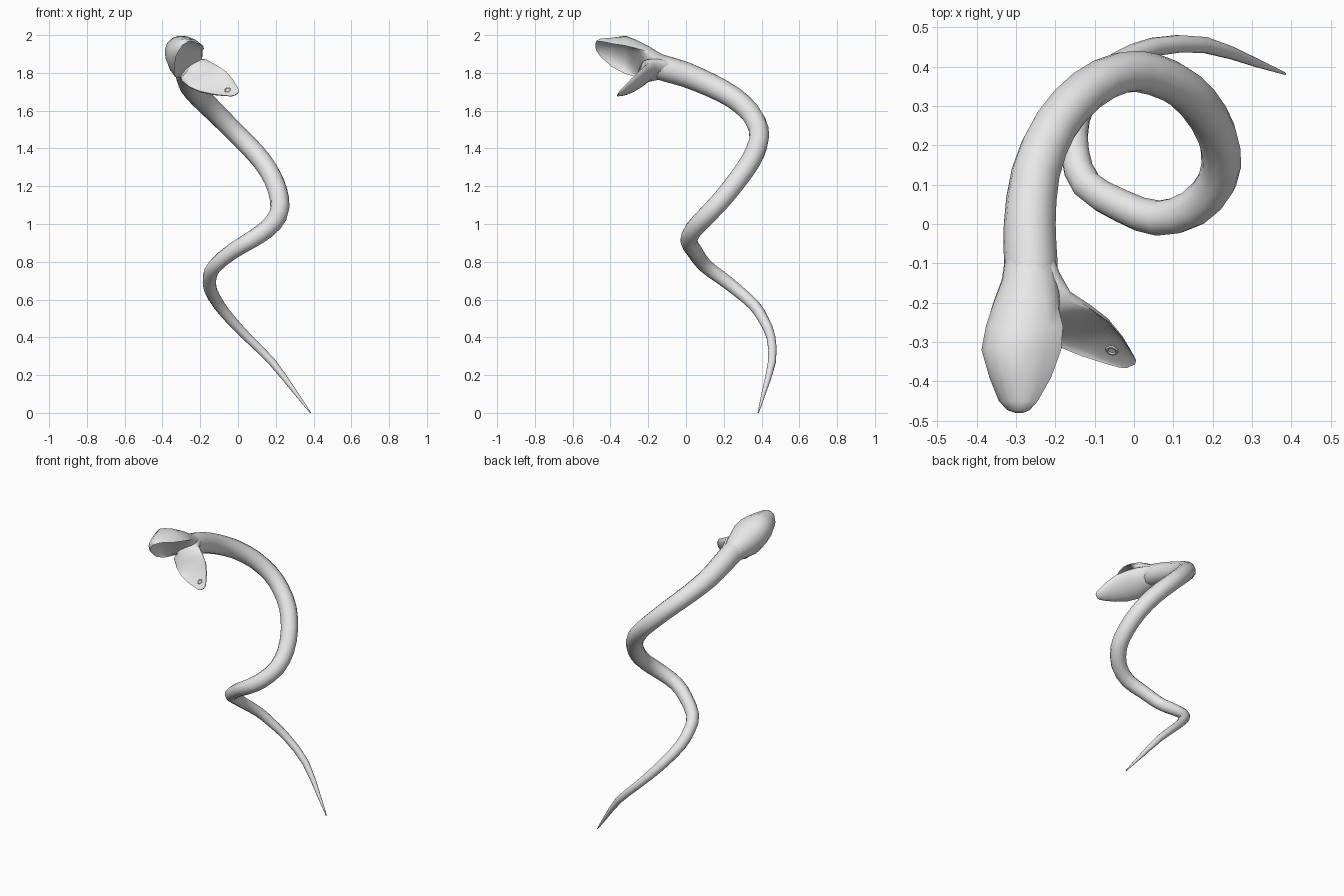
import bpy, bmesh, math
from mathutils import Vector

if "Cube" in bpy.data.objects:
    bpy.data.objects.remove(bpy.data.objects["Cube"])

grey = bpy.data.materials.new("light_grey")
grey.diffuse_color = (0.8, 0.8, 0.8, 1)
grey.use_nodes = True
grey.node_tree.nodes["Principled BSDF"].inputs["Base Color"].default_value = grey.diffuse_color


def loft(name, rings):
    """Skin a list of equal-length rings and cap both ends."""
    bm = bmesh.new()
    loops = [[bm.verts.new(p) for p in ring] for ring in rings]
    n = len(loops[0])
    for a, b in zip(loops, loops[1:]):
        for i in range(n):
            j = (i + 1) % n
            bm.faces.new((a[i], a[j], b[j], b[i]))
    bm.faces.new(loops[0])
    bm.faces.new(loops[-1])
    bmesh.ops.recalc_face_normals(bm, faces=bm.faces)
    mesh = bpy.data.meshes.new(name)
    bm.to_mesh(mesh)
    bm.free()
    obj = bpy.data.objects.new(name, mesh)
    bpy.context.collection.objects.link(obj)
    finish(obj)
    return obj


def finish(obj):
    obj.data.materials.append(grey)
    bpy.ops.object.select_all(action='DESELECT')
    obj.select_set(True)
    bpy.context.view_layer.objects.active = obj
    bpy.ops.object.shade_smooth_by_angle(angle=math.radians(50))


def tube(path, sides):
    """Rings along a path of (x, y, z, radius) with a carried-over frame."""
    rings = []
    side = Vector((0, 0, 1))
    for i, p in enumerate(path):
        ahead = path[min(i + 1, len(path) - 1)]
        behind = path[max(i - 1, 0)]
        t = (ahead - behind).to_3d().normalized()
        side = (side - t * side.dot(t)).normalized()
        other = t.cross(side)
        ring = []
        for k in range(sides):
            a = math.tau * k / sides
            ring.append(p.to_3d() + p.w * (side * math.cos(a) + other * math.sin(a)))
        rings.append(ring)
    return rings


def smooth_path(points):
    """Two Catmull-Rom steps per span."""
    pts = [Vector(p) for p in points]
    out = []
    for i in range(len(pts) - 1):
        a, b, c, d = pts[max(i - 1, 0)], pts[i], pts[i + 1], pts[min(i + 2, len(pts) - 1)]
        out += [b, (b + c) * 0.5625 - (a + d) * 0.0625]
    return out + [pts[-1]]


def jaw_ring(c, wide, out, half_width, outer, inner, sides=18):
    """Outer dome plus an inner side; a negative inner depth hollows it."""
    ring = []
    for k in range(sides):
        a = math.tau * k / sides
        s = math.sin(a)
        ring.append(c + wide * half_width * math.cos(a) + out * s * (outer if s > 0 else inner))
    return ring


# coiled body: tail tip up to neck
body_path = [
    (0.384, 0.382, 0.0, 0.003), (0.31, 0.41, 0.10, 0.011),
    (0.18, 0.455, 0.27, 0.021), (0.05, 0.45, 0.40, 0.024),
    (-0.04, 0.41, 0.495, 0.028), (-0.10, 0.36, 0.57, 0.031),
    (-0.145, 0.27, 0.65, 0.034), (-0.15, 0.18, 0.72, 0.037),
    (-0.12, 0.10, 0.78, 0.039), (-0.03, 0.045, 0.855, 0.042),
    (0.06, 0.015, 0.91, 0.045), (0.15, 0.04, 0.97, 0.048),
    (0.212, 0.11, 1.045, 0.05), (0.22, 0.19, 1.13, 0.051),
    (0.19, 0.27, 1.23, 0.052), (0.13, 0.34, 1.33, 0.053),
    (0.05, 0.38, 1.42, 0.053), (-0.03, 0.385, 1.50, 0.053),
    (-0.12, 0.34, 1.59, 0.055), (-0.20, 0.25, 1.67, 0.058),
    (-0.25, 0.13, 1.735, 0.062), (-0.265, 0.0, 1.79, 0.066),
    (-0.262, -0.10, 1.82, 0.068), (-0.262, -0.15, 1.835, 0.066),
]
loft("body", tube(smooth_path(body_path), 12))

# upper head, rolled sideways: x, y, z, half width, dome, inner depth
wide = Vector((1, 0, 1)).normalized()
up = Vector((-1, 0, 1)).normalized()
head = [
    (-0.263, -0.08, 1.815, 0.064, 0.064, 0.064),
    (-0.262, -0.14, 1.832, 0.073, 0.075, 0.066),
    (-0.261, -0.20, 1.847, 0.093, 0.102, 0.045),
    (-0.256, -0.26, 1.853, 0.107, 0.135, -0.02),
    (-0.260, -0.32, 1.869, 0.106, 0.147, -0.065),
    (-0.273, -0.39, 1.892, 0.088, 0.103, -0.06),
    (-0.287, -0.45, 1.925, 0.06, 0.053, -0.028),
    (-0.29, -0.473, 1.94, 0.035, 0.028, -0.01),
    (-0.29, -0.48, 1.945, 0.012, 0.01, -0.003),
]
loft("upper_head", [jaw_ring(Vector(s[:3]), wide, up, *s[3:]) for s in head])

# dropped lower jaw, throat to tip: centre, half width, outer, inner depth
jaw_wide = Vector((0.75, 0.32, 0.58)).normalized()
under = Vector((0.19, 0.735, -0.65)).normalized()
jaw = [
    (-0.255, -0.10, 1.82, 0.06, 0.055, 0.05),
    (-0.247, -0.16, 1.82, 0.076, 0.058, 0.055),
    (-0.230, -0.213, 1.812, 0.092, 0.052, 0.04),
    (-0.185, -0.245, 1.783, 0.097, 0.048, 0.006),
    (-0.134, -0.278, 1.756, 0.092, 0.042, -0.016),
    (-0.080, -0.314, 1.727, 0.069, 0.032, -0.014),
    (-0.038, -0.342, 1.705, 0.043, 0.021, -0.007),
    (-0.016, -0.356, 1.694, 0.028, 0.013, -0.003),
    (-0.008, -0.362, 1.69, 0.014, 0.006, -0.001),
]
loft("lower_jaw", [jaw_ring(Vector(s[:3]), jaw_wide, under, *s[3:]) for s in jaw])

# small ring opening on the mouth floor
bpy.ops.mesh.primitive_torus_add(
    major_radius=0.013, minor_radius=0.004, major_segments=12, minor_segments=6,
    location=Vector((-0.058, -0.328, 1.716)) + under * 0.009,
    rotation=under.to_track_quat('Z', 'Y').to_euler())
opening = bpy.context.object
opening.name = "mouth_floor_ring"
finish(opening)
